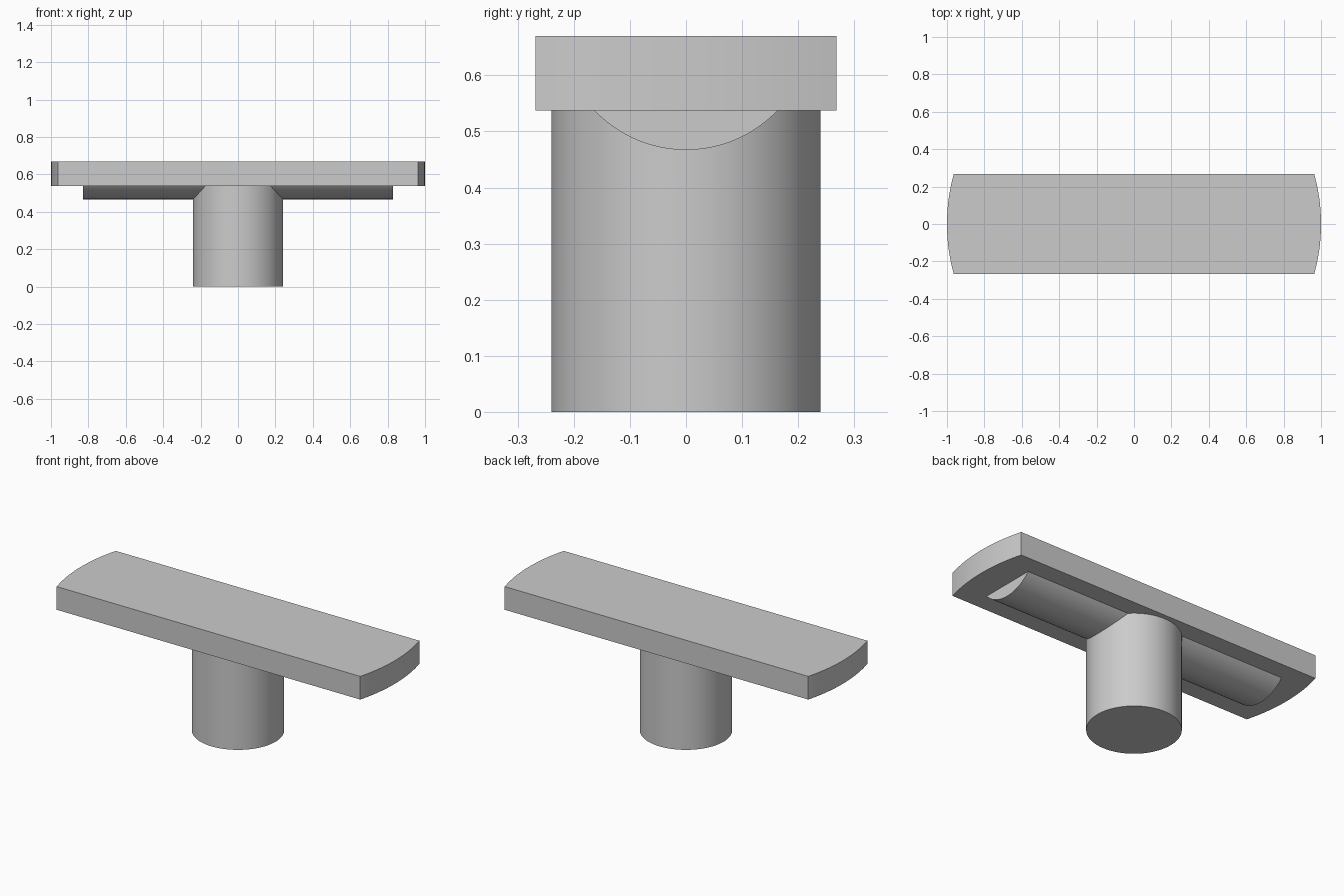
import bpy, bmesh, math
from mathutils import Matrix

if "Cube" in bpy.data.objects:
    bpy.data.objects.remove(bpy.data.objects["Cube"], do_unlink=True)

PLATE_LOW, PLATE_TOP, HALF_DEPTH = 0.537, 0.67, 0.268
POST_R, RIB_HALF, RIB_LOW, RIB_CHORD = 0.24, 0.83, 0.467, 0.163
OVERLAP = 0.03  # how far hidden ends sink into the plate

grey = bpy.data.materials.new("light_grey")
grey.use_nodes = True
grey.diffuse_color = (0.6, 0.6, 0.6, 1)
grey.node_tree.nodes["Principled BSDF"].inputs["Base Color"].default_value = grey.diffuse_color


def arc(radius, start, end, steps):
    """Points on a circle about the origin."""
    angles = [start + (end - start) * i / steps for i in range(steps + 1)]
    return [(radius * math.cos(a), radius * math.sin(a)) for a in angles]


def extrude_profile(name, points, length, matrix):
    """Extrude a flat outline along its local z, then place it."""
    bm = bmesh.new()
    face = bm.faces.new([bm.verts.new((u, v, 0)) for u, v in points])
    result = bmesh.ops.extrude_face_region(bm, geom=[face])
    moved = [g for g in result["geom"] if isinstance(g, bmesh.types.BMVert)]
    bmesh.ops.translate(bm, verts=moved, vec=(0, 0, length))
    bmesh.ops.transform(bm, matrix=matrix, verts=bm.verts)
    bmesh.ops.recalc_face_normals(bm, faces=bm.faces)
    mesh = bpy.data.meshes.new(name)
    bm.to_mesh(mesh)
    bm.free()
    mesh.materials.append(grey)
    obj = bpy.data.objects.new(name, mesh)
    bpy.context.collection.objects.link(obj)
    bpy.ops.object.select_all(action="DESELECT")
    obj.select_set(True)
    bpy.context.view_layer.objects.active = obj
    bpy.ops.object.shade_smooth_by_angle(angle=math.radians(30))
    return obj


# Top plate: straight sides, ends rounded on a unit circle
swing = math.asin(HALF_DEPTH)
outline = arc(1, -swing, swing, 24) + arc(1, math.pi - swing, math.pi + swing, 24)
extrude_profile("top_plate", outline, PLATE_TOP - PLATE_LOW,
                Matrix.Translation((0, 0, PLATE_LOW)))

# Round post
extrude_profile("post", arc(POST_R, 0, math.tau, 96)[:-1], PLATE_LOW + OVERLAP, Matrix())

# Rounded rib under the plate: a circular segment run along x
sag = PLATE_LOW - RIB_LOW
rib_r = (RIB_CHORD ** 2 + sag ** 2) / (2 * sag)
half = math.asin(RIB_CHORD / rib_r)
section = arc(rib_r, -math.pi / 2 - half, -math.pi / 2 + half, 32)
rise = OVERLAP + PLATE_LOW - (RIB_LOW + rib_r)
section += [(RIB_CHORD, rise), (-RIB_CHORD, rise)]
along_x = Matrix(((0, 0, 1, -RIB_HALF), (1, 0, 0, 0),
                  (0, 1, 0, RIB_LOW + rib_r), (0, 0, 0, 1)))
extrude_profile("under_rib", section, 2 * RIB_HALF, along_x)
